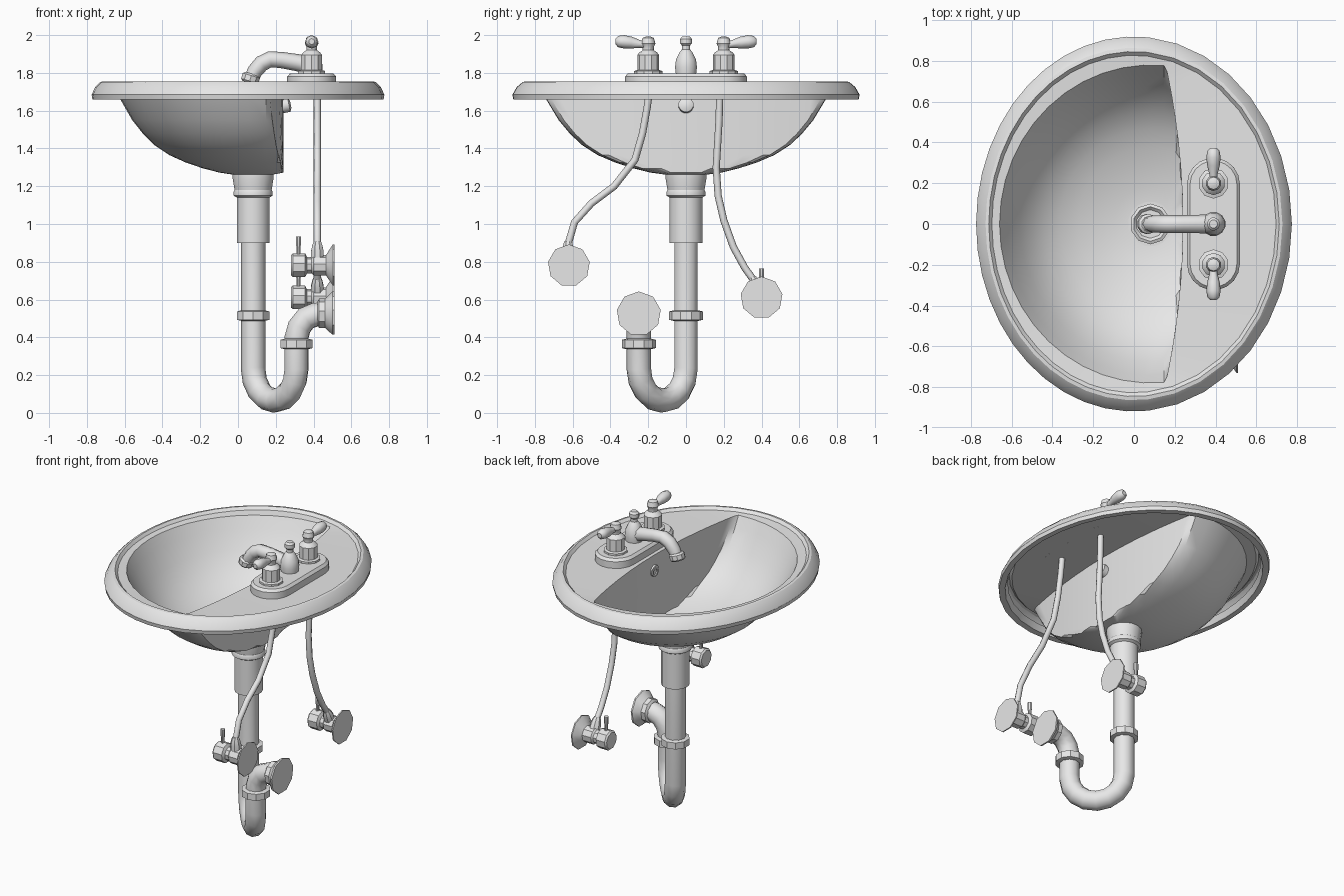
import bpy
import math
from mathutils import Vector

if "Cube" in bpy.data.objects:
    bpy.data.objects.remove(bpy.data.objects["Cube"], do_unlink=True)

GREY = (0.8, 0.8, 0.8, 1)
mat = bpy.data.materials.new("plain grey")
mat.use_nodes = True
mat.diffuse_color = GREY
mat.node_tree.nodes["Principled BSDF"].inputs["Base Color"].default_value = GREY


def finish(name, mesh, angle=35):
    """Link a mesh as a named part with the shared material and smooth shading."""
    obj = bpy.data.objects.new(name, mesh)
    bpy.context.collection.objects.link(obj)
    mesh.materials.clear()
    mesh.materials.append(mat)
    bpy.ops.object.select_all(action='DESELECT')
    obj.select_set(True)
    bpy.context.view_layer.objects.active = obj
    bpy.ops.object.shade_smooth_by_angle(angle=math.radians(angle))
    return obj


def loft(name, rings, cap_start=True, cap_end=True, angle=35):
    """Skin a list of closed rings that share one point count."""
    n = len(rings[0])
    verts = [p for ring in rings for p in ring]
    faces = []
    for k in range(len(rings) - 1):
        for i in range(n):
            j = (i + 1) % n
            faces.append((k * n + i, k * n + j, (k + 1) * n + j, (k + 1) * n + i))
    if cap_start:
        faces.append(tuple(reversed(range(n))))
    if cap_end:
        faces.append(tuple(range(len(verts) - n, len(verts))))
    mesh = bpy.data.meshes.new(name)
    mesh.from_pydata(verts, [], faces)
    return finish(name, mesh, angle)


def lathe(name, profile, loc, axis=(0, 0, 1), sides=12):
    """Turn (radius, height) pairs around an axis through loc."""
    turn = Vector((0, 0, 1)).rotation_difference(Vector(axis))
    rings = []
    for r, h in profile:
        ring = []
        for i in range(sides):
            a = math.tau * (i + 0.5) / sides
            p = Vector((r * math.cos(a), r * math.sin(a), h))
            ring.append(Vector(loc) + turn @ p)
        rings.append(ring)
    return loft(name, rings)


def tube(name, path, radius, scales=None, resolution=2):
    """Sweep a round section along a path."""
    curve = bpy.data.curves.new(name + "_path", 'CURVE')
    curve.dimensions = '3D'
    curve.bevel_depth = radius
    curve.bevel_resolution = resolution
    curve.use_fill_caps = True
    spline = curve.splines.new('POLY')
    spline.points.add(len(path) - 1)
    for i, p in enumerate(path):
        spline.points[i].co = (*p, 1)
        spline.points[i].radius = scales[i] if scales else 1
    temp = bpy.data.objects.new(name + "_temp", curve)
    bpy.context.collection.objects.link(temp)
    bpy.context.view_layer.update()
    graph = bpy.context.evaluated_depsgraph_get()
    mesh = bpy.data.meshes.new_from_object(temp.evaluated_get(graph))
    bpy.data.objects.remove(temp, do_unlink=True)
    return finish(name, mesh, 50)


# Sink: rim, deck and D-shaped bowl lofted as one shell
DRAIN_X = 0.08
ARC, WALL = 24, 16


def back_wall(y):
    return 0.24 - 0.14 * y * y


def ring_angles(scale):
    c = 0.07 / (0.76 * scale)
    corner = max(math.acos(min(c, 1)), 0.5)
    wall = [-corner + 2 * corner * i / WALL for i in range(WALL)]
    arc = [corner + (math.tau - 2 * corner) * i / ARC for i in range(ARC)]
    return wall + arc


def rim_ring(scale, z):
    return [(0.775 * scale * math.cos(a), 0.92 * scale * math.sin(a), z)
            for a in ring_angles(1)]


def bowl_ring(scale, z):
    ring = []
    for a in ring_angles(scale):
        y = 0.78 * scale * math.sin(a)
        x = DRAIN_X + 0.74 * scale * math.cos(a)
        ring.append((min(x, back_wall(y)), y, z))
    return ring


rim_profile = [(0.93, 1.70), (0.95, 1.66), (0.995, 1.66), (1.0, 1.685),
               (0.975, 1.725), (0.94, 1.752), (0.92, 1.755), (0.90, 1.737)]
bowl_profile = [(1.0, 1.732), (0.95, 1.66), (0.865, 1.55), (0.79, 1.48), (0.71, 1.42),
                (0.60, 1.365), (0.48, 1.325), (0.36, 1.295), (0.24, 1.272), (0.13, 1.26)]
loft("sink_basin", [rim_ring(*p) for p in rim_profile] +
     [bowl_ring(*p) for p in bowl_profile], cap_start=False, angle=30)

# Drain fitting and overflow
lathe("drain_ring", [(0.10, 1.25), (0.10, 1.278), (0.085, 1.285), (0.07, 1.27)],
      (DRAIN_X, 0, 0), sides=10)
lathe("overflow_fitting", [(0.04, 0), (0.04, 0.035), (0.02, 0.045)],
      (0.235, 0, 1.625), (1, 0, 0.2))
lathe("overflow_ring", [(0.032, 0), (0.032, 0.012), (0.02, 0.012), (0.02, 0.004)],
      (0.24, 0, 1.62), (-1, 0, 0))

# Tail pipe, trap and wall outlet
lathe("drain_collar", [(0.11, 1.262), (0.11, 1.24), (0.10, 1.18), (0.105, 1.17),
                       (0.105, 1.15), (0.088, 1.14), (0.088, 0.90), (0.065, 0.90)],
      (DRAIN_X, 0, 0), sides=16)
start, end = Vector((DRAIN_X, 0, 0.235)), Vector((0.31, -0.25, 0.235))
middle, reach = (start + end) / 2, (end - start) / 2
trap = [(DRAIN_X, 0, 0.95)]
for i in range(9):
    a = math.pi * i / 8
    trap.append(middle - reach * math.cos(a) - Vector((0, 0, 0.17 * math.sin(a))))
trap += [(0.31, -0.25, 0.40), (0.325, -0.25, 0.455), (0.36, -0.25, 0.50),
         (0.41, -0.25, 0.52), (0.49, -0.25, 0.525)]
tube("trap_pipe", trap, 0.065, resolution=3)
nut = [(0.065, -0.028), (0.09, -0.022), (0.09, 0.022), (0.065, 0.028)]
lathe("upper_trap_nut", nut, (DRAIN_X, 0, 0.515), sides=10)
lathe("lower_trap_nut", nut, (0.31, -0.25, 0.365), sides=10)
lathe("outlet_flange", [(0.065, 0.42), (0.08, 0.43), (0.08, 0.46), (0.118, 0.50),
                        (0.118, 0.51)], (0, -0.25, 0.525), (1, 0, 0), sides=9)

# Shut-off valves with their supply hoses
HOSE_X = 0.42


def valve(side, y, z, hose):
    lathe(side + "_valve", [(0.055, 0.28), (0.065, 0.29), (0.065, 0.355), (0.045, 0.365),
                            (0.045, 0.39), (0.055, 0.40), (0.055, 0.465), (0.07, 0.475),
                            (0.112, 0.502), (0.112, 0.51)], (0, y, z), (1, 0, 0), sides=9)
    lathe(side + "_valve_stem", [(0.011, 0), (0.011, 0.10), (0.015, 0.11), (0.015, 0.155)],
          (0.32, y, z), sides=8)
    path = [(HOSE_X, py, pz) for py, pz in hose]
    tube(side + "_hose", path, 0.019)
    tip = Vector(path[-1])
    base = Vector((HOSE_X, y, z))
    length = (tip - base).length
    lathe(side + "_hose_nut", [(0.035, 0), (0.035, length - 0.03), (0.028, length),
                               (0.02, length + 0.02)], base, tip - base, sides=8)


valve("right", -0.62, 0.78, [(-0.19, 1.735), (-0.205, 1.62), (-0.23, 1.48), (-0.27, 1.34),
                             (-0.38, 1.20), (-0.50, 1.11), (-0.59, 1.01), (-0.625, 0.89)])
valve("left", 0.40, 0.61, [(0.18, 1.735), (0.175, 1.55), (0.16, 1.30), (0.17, 1.15),
                           (0.20, 1.02), (0.25, 0.88), (0.31, 0.77), (0.36, 0.70)])

# Faucet base plate
TAP_X = 0.39


def plate_ring(radius, z):
    ring = []
    for i in range(20):
        a = math.pi * (i % 10) / 9 + (math.pi if i >= 10 else 0)
        offset = 0.195 if i < 10 else -0.195
        ring.append((TAP_X + radius * math.cos(a), offset + radius * math.sin(a), z))
    return ring


loft("faucet_plate", [plate_ring(0.13, 1.735), plate_ring(0.13, 1.78),
                      plate_ring(0.115, 1.797)])

# Faucet handles
for side, s in (("left", 1), ("right", -1)):
    lathe(side + "_handle_base", [(0.075, 1.79), (0.075, 1.81), (0.058, 1.815), (0.058, 1.895),
                                  (0.045, 1.91), (0.03, 1.92), (0.03, 1.94), (0.038, 1.955),
                                  (0.03, 1.985), (0.012, 1.992)], (TAP_X, s * 0.2, 0), sides=10)
    tube(side + "_handle_lever", [(TAP_X, s * y, z) for y, z in
                                  ((0.19, 1.945), (0.24, 1.952), (0.29, 1.96),
                                   (0.33, 1.965), (0.36, 1.966), (0.372, 1.966))],
         0.035, (0.55, 0.55, 0.9, 1, 0.85, 0.45))

# Spout body, spout and outlet
lathe("spout_body", [(0.055, 1.79), (0.06, 1.83), (0.055, 1.87), (0.035, 1.91), (0.022, 1.925),
                     (0.022, 1.945), (0.032, 1.955), (0.032, 1.98), (0.02, 1.993)],
      (TAP_X, 0, 0), sides=12)
tube("spout", [(x, 0, z) for x, z in ((0.40, 1.835), (0.31, 1.855), (0.23, 1.868),
                                      (0.17, 1.872), (0.125, 1.85), (0.09, 1.81), (0.075, 1.78))],
     0.043, (1.1, 1.05, 1, 1, 1, 0.95, 0.9))
lathe("spout_outlet", [(0.04, -0.01), (0.05, 0), (0.05, 0.03), (0.038, 0.04)],
      (0.062, 0, 1.757), (0.3, 0, 1), sides=10)
